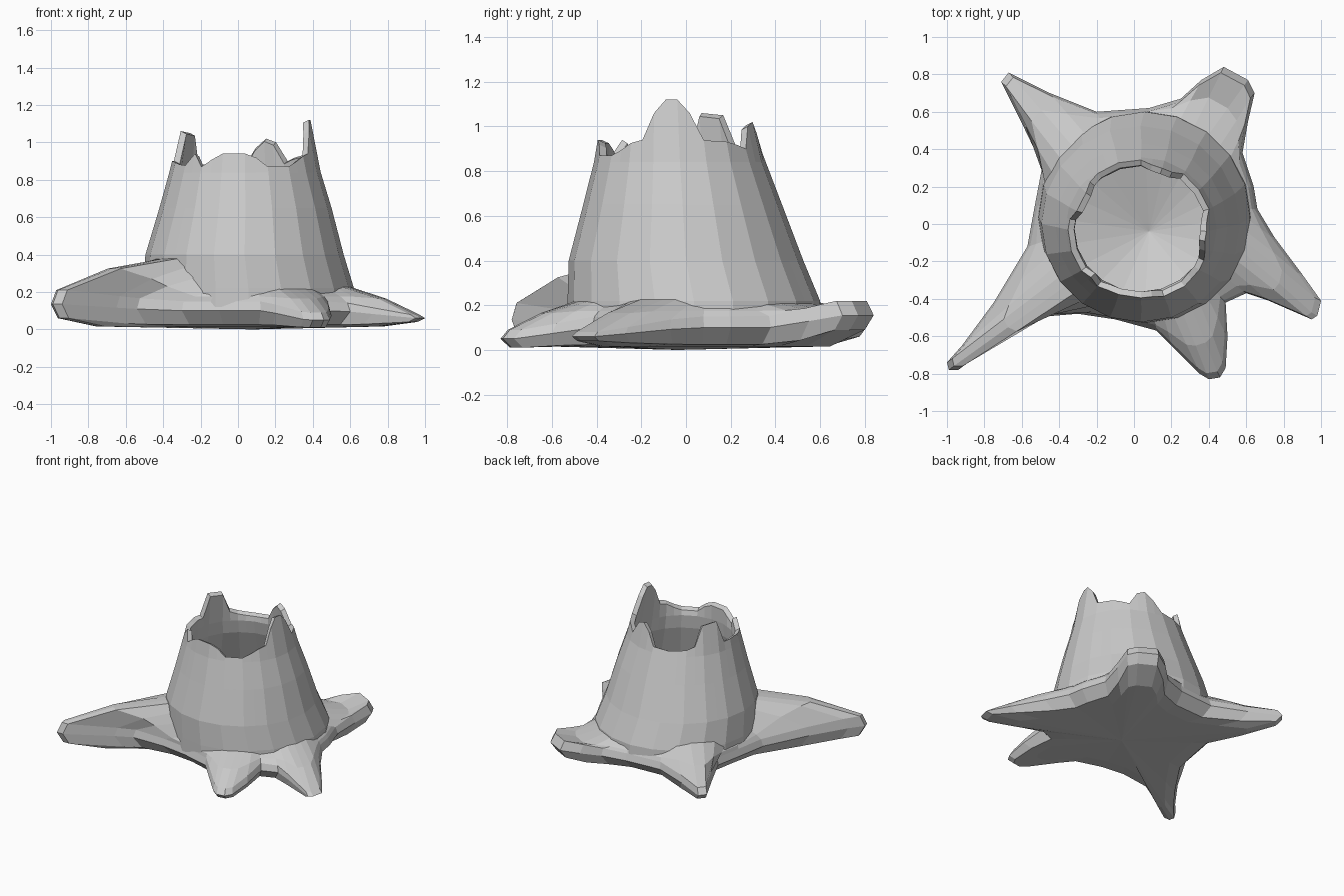
import bpy, bmesh, math
from mathutils import Vector

cube = bpy.data.objects.get("Cube")
if cube:
    bpy.data.objects.remove(cube, do_unlink=True)

wood = bpy.data.materials.new("grey wood")
wood.use_nodes = True
wood.diffuse_color = (0.6, 0.6, 0.6, 1)
wood.node_tree.nodes["Principled BSDF"].inputs["Base Color"].default_value = (0.6, 0.6, 0.6, 1)


def lerp(a, b, t):
    return a + (b - a) * t


def interpolate(keys, x):
    """Piecewise linear lookup; each key is (position, value, ...)."""
    for a, b in zip(keys, keys[1:]):
        if x <= b[0]:
            t = max(0, (x - a[0]) / (b[0] - a[0]))
            return [lerp(p, q, t) for p, q in zip(a[1:], b[1:])]
    return list(keys[-1][1:])


def loft(name, rings, start=None, end=None):
    """Skin closed rings, with optional fan points closing both ends."""
    bm = bmesh.new()
    loops = [[bm.verts.new(p) for p in ring] for ring in rings]
    n = len(loops[0])
    for low, high in zip(loops, loops[1:]):
        for i in range(n):
            j = (i + 1) % n
            bm.faces.new((low[i], low[j], high[j], high[i]))
    for point, loop, flip in ((start, loops[0], True), (end, loops[-1], False)):
        if point:
            hub = bm.verts.new(point)
            for i in range(n):
                tri = (loop[i], loop[(i + 1) % n], hub)
                bm.faces.new(tri[::-1] if flip else tri)
    mesh = bpy.data.meshes.new(name)
    bm.to_mesh(mesh)
    bm.free()
    mesh.materials.append(wood)
    obj = bpy.data.objects.new(name, mesh)
    bpy.context.collection.objects.link(obj)
    return obj


# Trunk profile: height, centre x, centre y, radius x, radius y
PROFILE = [(0.04, 0.06, 0.04, 0.58, 0.57), (0.22, 0.055, 0.035, 0.565, 0.565),
           (0.4, 0.035, 0.0, 0.53, 0.525), (0.65, 0.04, -0.015, 0.46, 0.445),
           (0.88, 0.037, -0.03, 0.393, 0.372), (1.15, 0.037, -0.04, 0.345, 0.33)]

# Broken rim: angle in degrees, height
RIM = [(0, 1.12), (9, 1.06), (13, 0.94), (40, 0.93), (54, 0.9), (63, 1.0), (72, 1.02),
       (81, 0.97), (88, 0.88), (110, 0.87), (134, 0.89), (144, 1.05), (162, 1.06), (171, 0.9),
       (185, 0.9), (200, 0.89), (215, 0.87), (225, 0.94), (234, 0.87), (250, 0.94),
       (275, 0.94), (288, 0.87), (310, 0.87), (320, 0.92), (333, 0.94), (342, 1.06),
       (351, 1.12), (360, 1.12)]
SIDES = 20


def trunk_point(degrees, z, inset=0.0):
    """Point on the faceted trunk wall."""
    cx, cy, rx, ry = interpolate(PROFILE, z)
    step = 360 / SIDES
    k = math.floor(degrees / step)
    a, b = (Vector((math.cos(math.radians(q * step)), math.sin(math.radians(q * step))))
            for q in (k, k + 1))
    d = a.lerp(b, degrees / step - k)
    return Vector((cx + d.x * (rx - inset), cy + d.y * (ry - inset), z))


# Hollow trunk: outer wall, jagged rim, inner wall and a bowl floor
columns = [i * 180 / SIDES for i in range(2 * SIDES)]
rim = {c: interpolate(RIM, c)[0] for c in columns}
walls = [[trunk_point(c, z) for c in columns] for z in (0.12, 0.22, 0.4, 0.65, 0.84)]
walls.append([trunk_point(c, rim[c]) for c in columns])
walls.append([trunk_point(c, rim[c] - 0.015, 0.035) for c in columns])
for z, inset in ((0.82, 0.055), (0.72, 0.07), (0.4, 0.06), (0.2, 0.06)):
    walls.append([trunk_point(c, z, inset) for c in columns])
loft("hollow_trunk", walls, end=(0.08, -0.04, 0.02))

# Roots, counterclockwise: tip underside, tip top, height at the trunk, mid-span rise, plan outline
ROOTS = [
    (0.09, 0.22, 0.21, -0.04, [(0.64, 0.2), (0.58, 0.38), (0.61, 0.55), (0.645, 0.7),
                               (0.61, 0.77), (0.48, 0.84), (0.36, 0.77), (0.25, 0.67),
                               (0.08, 0.62)]),
    (0.06, 0.15, 0.27, 0, [(-0.2, 0.6), (-0.45, 0.7), (-0.67, 0.81), (-0.71, 0.76),
                           (-0.6, 0.54), (-0.49, 0.31), (-0.53, 0.1)]),
    (0.06, 0.21, 0.38, 0.03, [(-0.57, -0.12), (-0.75, -0.42), (-0.92, -0.65), (-1, -0.74),
                              (-0.99, -0.78), (-0.94, -0.78), (-0.65, -0.57), (-0.54, -0.5),
                              (-0.3, -0.48), (-0.1, -0.51)]),
    (0.01, 0.09, 0.22, 0.01, [(0.12, -0.57), (0.2, -0.65), (0.35, -0.8), (0.4, -0.83),
                              (0.46, -0.82), (0.49, -0.77), (0.5, -0.6), (0.49, -0.42)]),
    (0.04, 0.08, 0.23, 0.01, [(0.6, -0.37), (0.72, -0.41), (0.95, -0.51), (0.98, -0.49),
                              (1, -0.41), (0.9, -0.27), (0.75, -0.07), (0.66, 0.08)]),
]
hub = Vector((0.06, 0.03))


def angle_of(p):
    return math.degrees(math.atan2(p[1] - hub.y, p[0] - hub.x)) % 360


# Root flare: every outline point sends one strip from the underside up to the trunk
skirt = [[] for _ in range(6)]
for low, high, crest, rise, outline in ROOTS:
    reach = max((Vector(p) - hub).length for p in outline)
    first, last = angle_of(outline[0]), angle_of(outline[-1])
    if last < first:
        last += 360
    for i, p in enumerate(outline):
        p = Vector(p)
        out = p - hub
        w = min(1, max(0, (out.length - 0.62) / (reach - 0.66)))
        foot_z = lerp(0.2, crest, min(1, 1.6 * w))
        foot = trunk_point(lerp(first, last, i / (len(outline) - 1)) % 360, foot_z, 0.015)
        top = lerp(0.15, high, w)
        base = lerp(0.025, low, w ** 2)
        edge = lerp(0.1, lerp(low, high, 0.5), w)
        inward = out.normalized() * lerp(0.015, 0.035, w)
        under = p - out.normalized() * lerp(0.07, 0.045, w)
        belly = hub.lerp(under, 0.8)
        mid = p.lerp(foot.xy, 0.5)
        skirt[0].append((belly.x, belly.y, 0.016))
        skirt[1].append((under.x, under.y, base))
        skirt[2].append((p.x, p.y, edge))
        skirt[3].append((p.x - inward.x, p.y - inward.y, top))
        skirt[4].append((mid.x, mid.y, lerp(top, foot_z, 0.5) + rise * w))
        skirt[5].append(foot)
loft("root_flare", skirt, start=(0.08, -0.04, 0))
